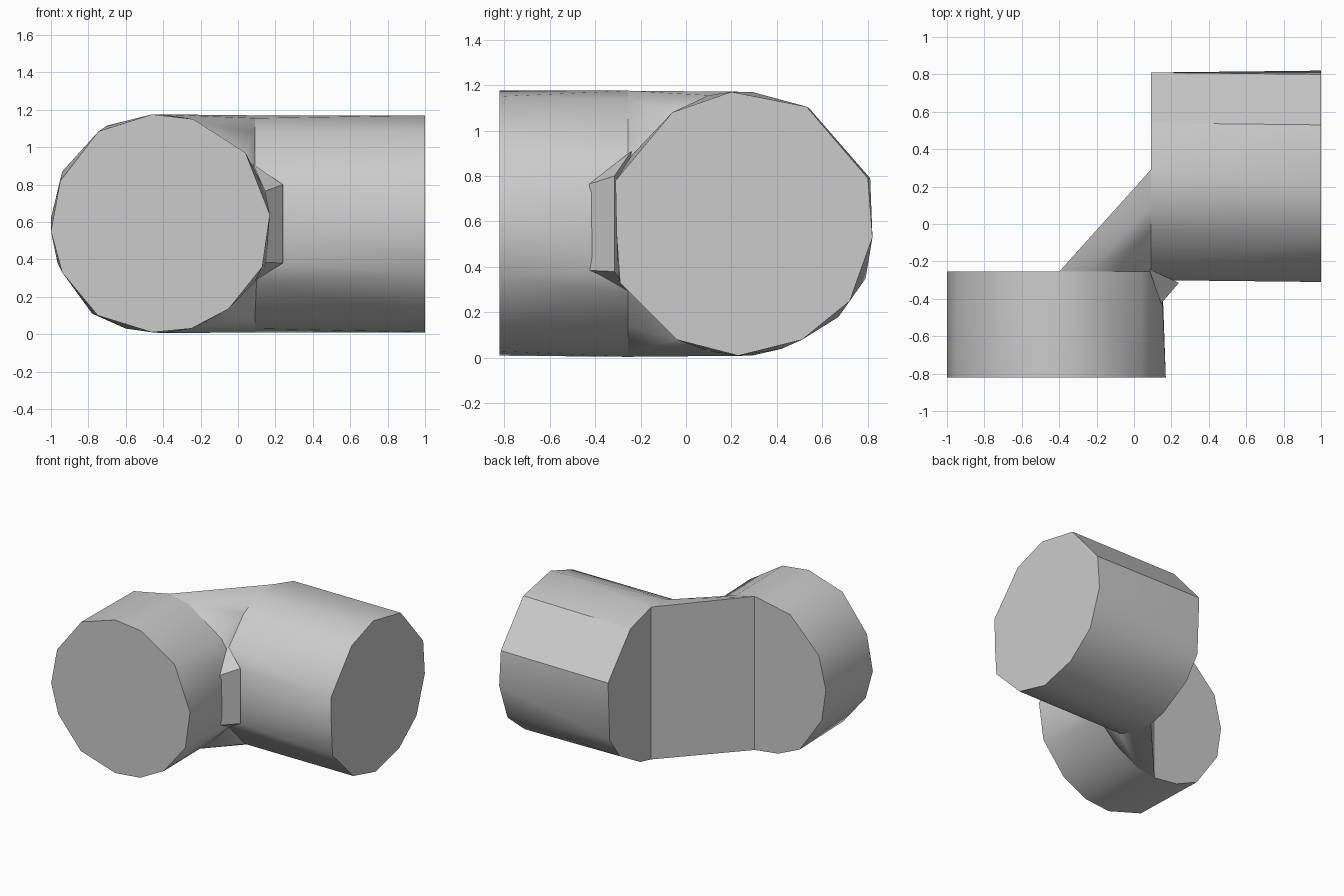
import bpy
import bmesh
import math

cube = bpy.data.objects.get("Cube")
if cube:
    bpy.data.objects.remove(cube, do_unlink=True)

# One plain grey for the whole fitting
GREY = (0.6, 0.6, 0.6, 1.0)
grey = bpy.data.materials.new("plain_grey")
grey.use_nodes = True
grey.diffuse_color = GREY
grey.node_tree.nodes["Principled BSDF"].inputs["Base Color"].default_value = GREY


def across_x(profile, y):
    """Place an (x, z) profile upright at the given y."""
    return [(x, y, z) for x, z in profile]


def across_y(profile, x):
    """Place a (y, z) profile upright at the given x."""
    return [(x, y, z) for y, z in profile]


def hull_part(name, points):
    """Skin a convex part over its end profiles."""
    bm = bmesh.new()
    for point in points:
        bm.verts.new(point)
    result = bmesh.ops.convex_hull(bm, input=bm.verts[:])
    unused = [v for v in result["geom_interior"] + result["geom_unused"]
              if isinstance(v, bmesh.types.BMVert)]
    bmesh.ops.delete(bm, geom=list(set(unused)), context="VERTS")
    bmesh.ops.dissolve_limit(bm, angle_limit=math.radians(0.5),
                             verts=bm.verts[:], edges=bm.edges[:])
    bmesh.ops.recalc_face_normals(bm, faces=bm.faces[:])
    mesh = bpy.data.meshes.new(name)
    bm.to_mesh(mesh)
    bm.free()
    mesh.materials.append(grey)
    part = bpy.data.objects.new(name, mesh)
    bpy.context.collection.objects.link(part)
    bpy.ops.object.select_all(action="DESELECT")
    part.select_set(True)
    bpy.context.view_layer.objects.active = part
    bpy.ops.object.shade_smooth_by_angle(angle=math.radians(32))
    return part


# Irregular many-sided pipe profiles
front_mouth = [(-.46, 1.175), (-.24, 1.15), (.04, .97), (.17, .64),
               (.13, .36), (-.05, .135), (-.25, .03), (-.46, .01),
               (-.75, .1), (-.94, .33), (-1, .55), (-.95, .82), (-.745, 1.085)]
front_inner_half = [(-.4, 1.175), (-.24, 1.14), (.04, .95), (.09, .87),
                    (.145, .77), (.15, .37), (.09, .28), (-.05, .14),
                    (-.24, .03), (-.4, .005)]
front_outer_half = [(-.6, .03), (-.78, .11), (-.965, .38), (-1, .62),
                    (-.94, .87), (-.7, 1.115)]

side_mouth = [(.2, 1.17), (.53, 1.105), (.8, .79), (.82, .53), (.72, .25),
              (.51, .08), (.23, .01), (-.04, .08), (-.29, .33),
              (-.305, .54), (-.31, .78), (-.06, 1.08)]
side_inner_half = [(.29, 1.17), (.1, 1.155), (-.06, 1.08), (-.24, .89),
                   (-.3, .78), (-.3, .38), (-.24, .28), (-.04, .08),
                   (.1, .03), (.29, .01)]
side_outer_half = [(.42, .04), (.67, .18), (.79, .35), (.81, .79),
                   (.61, 1.02), (.54, 1.1)]

FRONT_END, FRONT_JOINT = -0.82, -0.255
SIDE_END, SIDE_JOINT = 1.0, 0.09

# Two straight pipe arms
hull_part("front_pipe", across_x(front_mouth, FRONT_END)
          + across_x(front_inner_half + front_outer_half, FRONT_JOINT))
hull_part("side_pipe", across_y(side_mouth, SIDE_END)
          + across_y(side_inner_half + side_outer_half, SIDE_JOINT))

# Mitred corner with its flat diagonal back
hull_part("corner_joint", across_x(front_inner_half, FRONT_JOINT)
          + across_y(side_inner_half, SIDE_JOINT))

# Small bevelled web in the inside corner
web = [(.145, -.425, .765), (.145, -.425, .385),
       (.24, -.315, .8), (.24, -.315, .38),
       (.08, -.24, .91), (.08, -.24, .28)]
hull_part("inside_web", web)
